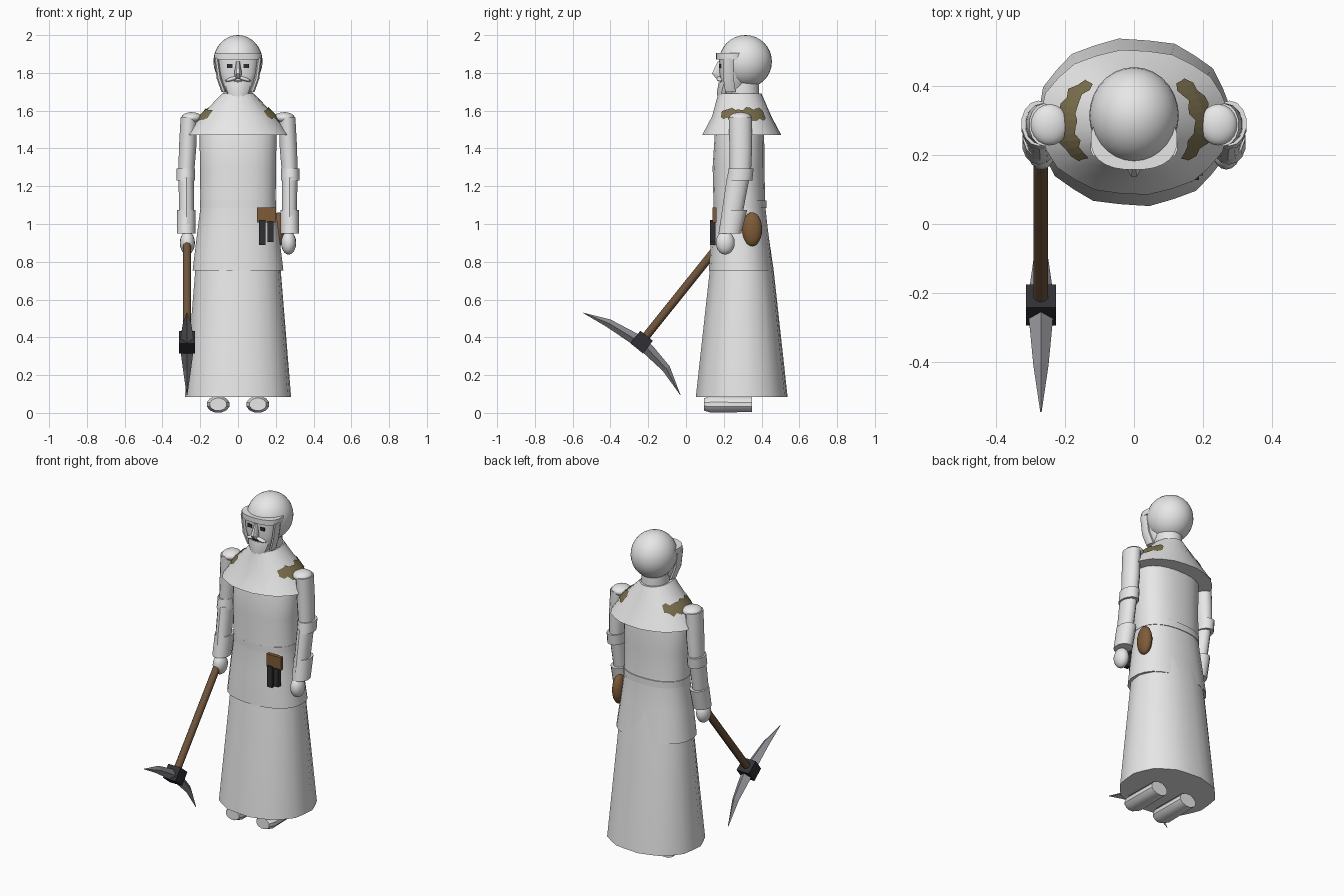
import bpy, math, random
from mathutils import Vector

random.seed(4)
if "Cube" in bpy.data.objects:
    bpy.data.objects.remove(bpy.data.objects["Cube"])


def material(name, rgb):
    m = bpy.data.materials.new(name)
    m.use_nodes = True
    m.diffuse_color = (*rgb, 1)
    m.node_tree.nodes["Principled BSDF"].inputs["Base Color"].default_value = (*rgb, 1)
    return m


PALE = material("pale grey", (0.8, 0.8, 0.8))
WOOD = material("brown wood", (0.16, 0.09, 0.045))
LEATHER = material("tan leather", (0.21, 0.105, 0.04))
OLIVE = material("olive patch", (0.2, 0.16, 0.075))
DARK = material("black iron", (0.03, 0.03, 0.035))
STEEL = material("grey steel", (0.3, 0.3, 0.33))


def finish(ob, mat, smooth=35):
    ob.data.materials.append(mat)
    bpy.ops.object.select_all(action='DESELECT')
    ob.select_set(True)
    bpy.context.view_layer.objects.active = ob
    if smooth:
        bpy.ops.object.shade_smooth_by_angle(angle=math.radians(smooth))
    return ob


def make(name, verts, faces, mat, smooth=35):
    me = bpy.data.meshes.new(name)
    me.from_pydata(verts, [], faces)
    ob = bpy.data.objects.new(name, me)
    bpy.context.collection.objects.link(ob)
    return finish(ob, mat, smooth)


def skin(name, rings, mat, smooth=35):
    """Bridge equal-length rings of points and cap both ends."""
    n = len(rings[0])
    verts = [v for r in rings for v in r]
    faces = [(k*n + i, k*n + (i+1) % n, (k+1)*n + (i+1) % n, (k+1)*n + i)
             for k in range(len(rings) - 1) for i in range(n)]
    faces += [tuple(reversed(range(n))), tuple(range(len(verts) - n, len(verts)))]
    return make(name, verts, faces, mat, smooth)


def oval(z, cx, cy, rx, ry, n=24, power=2.0, wobble=0.0):
    """Horizontal oval ring; higher power is squarer."""
    ring = []
    for i in range(n):
        a = math.tau * (i + 0.5) / n
        c, s = math.cos(a), math.sin(a)
        k = 1 + wobble * (-1) ** i
        ring.append((cx + rx*k*math.copysign(abs(c)**(2/power), c),
                     cy + ry*k*math.copysign(abs(s)**(2/power), s), z))
    return ring


def loft(name, sections, mat=PALE, smooth=35, **kw):
    return skin(name, [oval(*s, **kw) for s in sections], mat, smooth)


def ball(name, loc, size, mat=PALE, rot=(0, 0, 0), seg=20):
    bpy.ops.mesh.primitive_uv_sphere_add(segments=seg, ring_count=seg // 2 + 2, location=loc, rotation=rot)
    ob = bpy.context.object
    ob.name, ob.scale = name, size
    return finish(ob, mat, 60)


def box(name, loc, size, mat, rot=(0, 0, 0)):
    bpy.ops.mesh.primitive_cube_add(size=1, location=loc, rotation=rot)
    ob = bpy.context.object
    ob.name, ob.scale = name, size
    return finish(ob, mat, 0)


# Robe: long skirt, tunic with flared hem, belt
CY = 0.295
loft("skirt", [(0.085, 0, CY, 0.28, 0.242), (0.76, 0, CY, 0.225, 0.168), (0.95, 0, CY, 0.19, 0.14)],
     power=2.2, wobble=0.012)
loft("tunic", [(0.755, 0, 0.29, 0.242, 0.17), (0.95, 0, 0.285, 0.218, 0.152), (1.09, 0, 0.283, 0.2, 0.138),
               (1.3, 0, 0.278, 0.203, 0.138), (1.47, 0, 0.283, 0.205, 0.132), (1.58, 0, 0.29, 0.17, 0.11)],
     power=2.3)
loft("belt", [(1.085, 0, 0.285, 0.203, 0.141), (1.125, 0, 0.285, 0.203, 0.141)], power=2.3)

# Shoulder cape
CAPE = [(1.47, 0, CY, 0.275, 0.21), (1.57, 0, CY, 0.2, 0.157), (1.69, 0, 0.285, 0.085, 0.115)]
loft("shoulder_cape", CAPE, power=2.1, wobble=0.008)


def cape_point(angle, z, lift=0.005):
    a, b = (CAPE[0], CAPE[1]) if z < CAPE[1][0] else (CAPE[1], CAPE[2])
    t = (z - a[0]) / (b[0] - a[0])
    cy, rx, ry = (a[k] + t * (b[k] - a[k]) for k in (2, 3, 4))
    return ((rx + lift) * math.cos(angle), cy + (ry + lift) * math.sin(angle), z + lift)


# Ragged patches lying on the cape
for side, word in ((1, "left"), (-1, "right")):
    verts, faces, cols = [], [], 13
    for i in range(cols):
        a = math.radians(-42 + 90 * i / (cols - 1))
        edge = 0.6 if i in (0, cols - 1) else 1
        low = 1.575 - edge * random.uniform(0.015, 0.04)
        high = 1.585 + edge * random.uniform(0.01, 0.03)
        for z in (low, 1.57, high):
            x, y, h = cape_point(a, z)
            verts.append((side * x, y, h))
    for i in range(cols - 1):
        for j in (0, 1):
            q = (3*i + j, 3*i + 3 + j, 3*i + 4 + j, 3*i + 1 + j)
            faces.append(q if side > 0 else q[::-1])
    make(word + "_shoulder_patch", verts, faces, OLIVE, 0)

# Arms, feet and cheek guards on both sides
for s, word in ((1, "left"), (-1, "right")):
    loft(word + "_upper_arm", [(1.25, s*0.275, 0.287, 0.042, 0.056), (1.4, s*0.267, 0.29, 0.047, 0.06),
                               (1.565, s*0.26, 0.288, 0.045, 0.062)], n=14)
    ball(word + "_shoulder", (s*0.245, 0.288, 1.562), (0.055, 0.06, 0.03))
    loft(word + "_elbow_cuff", [(1.23, s*0.277, 0.283, 0.05, 0.068), (1.295, s*0.277, 0.292, 0.05, 0.066)], n=14)
    loft(word + "_forearm", [(1.0, s*0.272, 0.235, 0.04, 0.055), (1.25, s*0.274, 0.277, 0.042, 0.06)], n=14)
    loft(word + "_wrist_cuff", [(0.95, s*0.275, 0.232, 0.05, 0.06), (1.075, s*0.273, 0.258, 0.05, 0.066)], n=14)
    ball(word + "_hand", (s*0.268, 0.208, 0.9), (0.04, 0.05, 0.062), seg=16)
    rings = []
    for y, rx, rz in ((0.35, 0.058, 0.042), (0.13, 0.062, 0.045), (0.095, 0.046, 0.034)):
        rings.append([(s*0.105 + rx*math.cos(math.tau*(i + .5)/12), y, 0.045 + rz*math.sin(math.tau*(i + .5)/12))
                      for i in range(12)])
    skin(word + "_shoe", rings, PALE)
    loft(word + "_cheek_guard", [(1.7, s*0.075, 0.235, 0.014, 0.03), (1.77, s*0.1, 0.225, 0.014, 0.03),
                                 (1.88, s*0.115, 0.225, 0.012, 0.03)], n=8)
    # Face details
    box(word + "_eye", (s*0.043, 0.181, 1.836), (0.03, 0.012, 0.02), DARK)
    ball(word + "_moustache", (s*0.032, 0.18, 1.768), (0.036, 0.018, 0.01), rot=(0, s*0.3, 0), seg=12)

# Head
loft("neck", [(1.62, 0, 0.3, 0.08, 0.09), (1.76, 0, 0.3, 0.075, 0.085)])
ball("helmet", (0, 0.315, 1.86), (0.13, 0.14, 0.14), seg=28)
loft("face", [(1.69, 0, 0.25, 0.055, 0.06), (1.74, 0, 0.25, 0.085, 0.068), (1.8, 0, 0.25, 0.103, 0.072),
              (1.88, 0, 0.25, 0.11, 0.072)], power=2.6)
loft("brow_band", [(1.872, 0, 0.245, 0.126, 0.088), (1.904, 0, 0.245, 0.126, 0.088)], power=2.4)
loft("nose", [(1.768, 0, 0.18, 0.012, 0.02), (1.797, 0, 0.175, 0.022, 0.04), (1.86, 0, 0.18, 0.01, 0.014)], n=8)
loft("beard", [(1.648, 0, 0.19, 0.03, 0.022), (1.7, 0, 0.2, 0.06, 0.036), (1.75, 0, 0.215, 0.075, 0.042)], n=10)
box("mouth", (0, 0.176, 1.757), (0.04, 0.008, 0.006), DARK)

# Belt gear: tool holder, two sheaths, round pouch
box("tool_holder", (0.15, 0.15, 1.048), (0.1, 0.022, 0.08), LEATHER)
for x, z, h in ((0.128, 0.955, 0.13), (0.172, 0.96, 0.11)):
    box("tool_sheath", (x, 0.142, z), (0.034, 0.03, h), DARK)
ball("pouch", (0.215, 0.35, 0.972), (0.036, 0.053, 0.09), LEATHER)

# Pickaxe held in the right hand
PX = -0.27
start, end = Vector((PX, 0.245, 0.975)), Vector((PX, -0.24, 0.37))
axis = end - start
bpy.ops.mesh.primitive_cylinder_add(vertices=10, radius=0.022, depth=axis.length, location=(start + end) / 2,
                                    rotation=axis.to_track_quat('Z', 'Y').to_euler())
bpy.context.object.name = "pickaxe_handle"
finish(bpy.context.object, WOOD, 40)
tilt = math.atan2(axis.z, axis.y)
box("pickaxe_collar", (PX, -0.235, 0.375), (0.086, 0.085, 0.085), DARK, (tilt, 0, 0))

# Curved pick blade with a diamond cross-section: y, z, half thickness, half width
path = [(-0.545, 0.53, 0.001, 0.002), (-0.41, 0.475, 0.022, 0.022), (-0.285, 0.4, 0.03, 0.034),
        (-0.235, 0.37, 0.032, 0.036), (-0.19, 0.325, 0.03, 0.034), (-0.105, 0.235, 0.022, 0.022),
        (-0.03, 0.095, 0.001, 0.002)]
rings = []
for i, (y, z, t, w) in enumerate(path):
    a, b = path[max(i - 1, 0)], path[min(i + 1, len(path) - 1)]
    d = Vector((b[0] - a[0], b[1] - a[1])).normalized()
    ny, nz = -d.y * t, d.x * t
    rings.append([(PX + w, y, z), (PX, y + ny, z + nz), (PX - w, y, z), (PX, y - ny, z - nz)])
skin("pickaxe_blade", rings[::-1], STEEL, 0)
